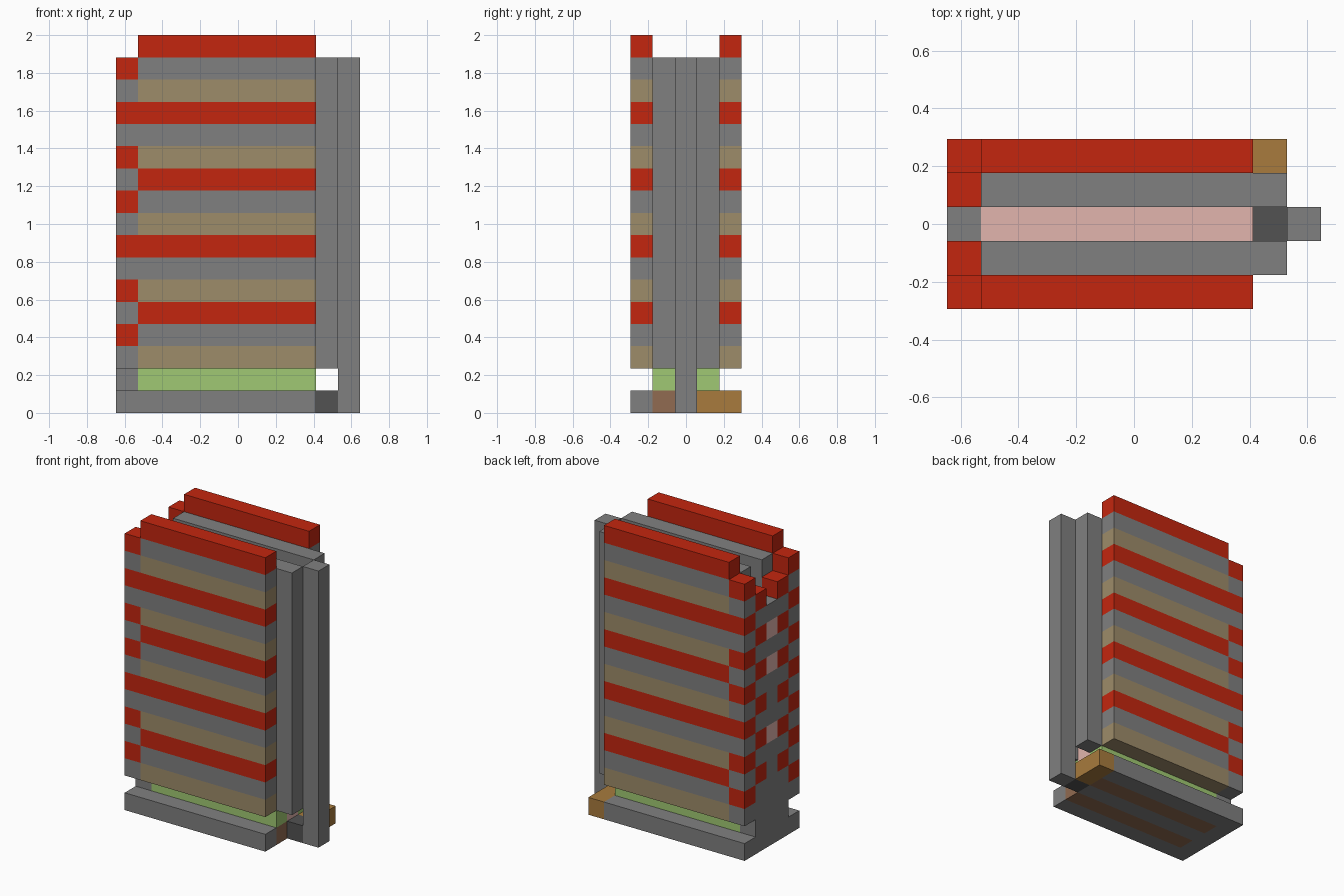
import bpy
import bmesh

U = 2 / 17          # one grid cell
CENTRE = (5.5, 2.5)  # half of the footprint in cells

cube = bpy.data.objects.get("Cube")
if cube:
    bpy.data.objects.remove(cube, do_unlink=True)


def material(name, hex_code):
    """Flat material from an sRGB hex colour."""
    rgb = []
    for i in (0, 2, 4):
        c = int(hex_code[i:i + 2], 16) / 255
        rgb.append(c / 12.92 if c <= 0.04045 else ((c + 0.055) / 1.055) ** 2.4)
    mat = bpy.data.materials.new(name)
    mat.use_nodes = True
    mat.diffuse_color = (*rgb, 1)
    bsdf = mat.node_tree.nodes["Principled BSDF"]
    bsdf.inputs["Base Color"].default_value = (*rgb, 1)
    bsdf.inputs["Roughness"].default_value = 0.8
    return mat


GREY = material("grey", "808080")
DARK = material("dark_grey", "525252")
RED = material("red", "C4260F")
TAN = material("tan", "9E8C6A")
GREEN = material("green", "A0C973")
OCHRE = material("ochre", "A87B3D")
BROWN = material("brown", "916B51")
PINK = material("pink", "E2B5AD")


def block(name, mat, *boxes):
    """One object made of boxes, each given as cell ranges (x, y, z)."""
    bm = bmesh.new()
    for ranges in boxes:
        lo = [r[0] for r in ranges]
        hi = [r[1] for r in ranges]
        for v in bmesh.ops.create_cube(bm, size=1)["verts"]:
            cell = [hi[i] if v.co[i] > 0 else lo[i] for i in range(3)]
            v.co = ((cell[0] - CENTRE[0]) * U, (cell[1] - CENTRE[1]) * U, cell[2] * U)
    mesh = bpy.data.meshes.new(name)
    bm.to_mesh(mesh)
    bm.free()
    mesh.materials.append(mat)
    obj = bpy.data.objects.new(name, mesh)
    bpy.context.collection.objects.link(obj)
    return obj


def one(n):
    """A range one cell long."""
    return (n, n + 1)


SPAN = (1, 9)        # length of the panels between the end wall and the columns
FLOOR = one(0)

# Base plate with its inlaid bars and corner pieces
block("base_plate", GREY,
      (one(0), (0, 5), FLOOR),
      *[(SPAN, one(y), FLOOR) for y in (0, 2, 4)])
block("base_bars", BROWN, *[(SPAN, one(y), FLOOR) for y in (1, 3)])
block("base_corner", OCHRE, (one(9), (3, 5), FLOOR))
block("shaft_floor", DARK, (one(9), one(2), FLOOR))

# Recessed plinth
block("plinth", GREEN, *[(SPAN, one(y), one(1)) for y in (1, 3)])
block("plinth_end", GREY, (one(0), (1, 4), one(1)))

# Core and the inner walls around it
block("core", PINK, (SPAN, one(2), (1, 14)))
for side, y in (("front", 1), ("back", 3)):
    block(side + "_inner_wall", GREY, (SPAN, one(y), (2, 16)))
    block(side + "_column", GREY, (one(9), one(y), (2, 16)))
block("end_column", GREY, (one(10), one(2), (0, 16)))

# Striped outer panels, repeating tan, grey, red
for side, y in (("front", 0), ("back", 4)):
    for label, mat, start in (("tan", TAN, 2), ("grey", GREY, 3), ("red", RED, 4)):
        block(side + "_" + label + "_stripes", mat,
              *[(SPAN, one(y), one(z)) for z in range(start, 17, 3)])

# Chequered end wall, stepping down towards the middle
cells = {"red": [], "grey": [], "pink": []}
for y, top in enumerate((16, 15, 14, 15, 16)):
    for z in range(2, top):
        if y == 2:
            colour = "pink" if z in (6, 10, 12) else "grey"
        else:
            colour = "red" if z > 2 and (z - top) % 2 else "grey"
        cells[colour].append((one(0), one(y), one(z)))
for label, mat in (("red", RED), ("grey", GREY), ("pink", PINK)):
    block("end_wall_" + label, mat, *cells[label])
